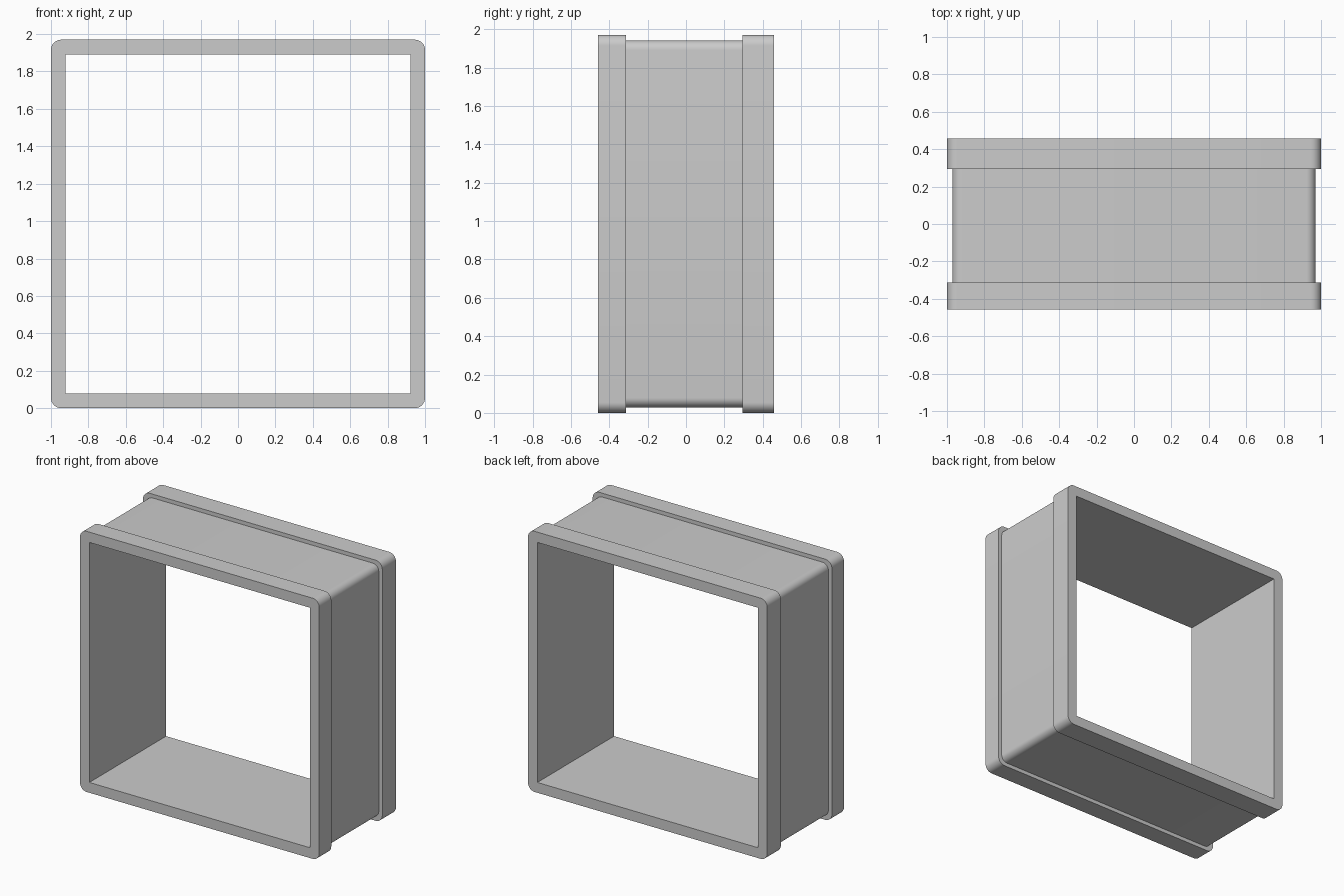
import bpy, bmesh, math

if "Cube" in bpy.data.objects:
    bpy.data.objects.remove(bpy.data.objects["Cube"])

HEIGHT = 1.97
CZ = HEIGHT / 2
STEPS = 8  # segments per rounded corner


def rounded_loop(bm, y, inset, radius):
    """Ring of vertices: rounded rectangle in the XZ plane at depth y."""
    hx, hz = 1.0 - inset, CZ - inset
    ring = []
    for corner, (sx, sz) in enumerate([(1, 1), (-1, 1), (-1, -1), (1, -1)]):
        for i in range(STEPS + 1):
            a = math.radians(90) * (corner + i / STEPS)
            ring.append(bm.verts.new((sx * (hx - radius) + radius * math.cos(a), y,
                                      CZ + sz * (hz - radius) + radius * math.sin(a))))
    return ring


# Cross-section of the frame wall: depth, inset from outside, corner radius
section = [
    (-0.458, 0.0, 0.055), (-0.314, 0.0, 0.055),      # front flange
    (-0.314, 0.029, 0.05), (0.295, 0.029, 0.05),     # recessed band
    (0.295, 0.0, 0.055), (0.458, 0.0, 0.055),        # back flange
    (0.458, 0.078, 0.0), (-0.458, 0.078, 0.0),       # square opening
]

# Loft the section around the square frame
bm = bmesh.new()
rings = [rounded_loop(bm, *s) for s in section]
for r, ring in enumerate(rings):
    nxt = rings[(r + 1) % len(rings)]
    for i in range(len(ring)):
        j = (i + 1) % len(ring)
        bm.faces.new((ring[i], ring[j], nxt[j], nxt[i]))
bmesh.ops.remove_doubles(bm, verts=bm.verts, dist=1e-5)
bmesh.ops.recalc_face_normals(bm, faces=bm.faces)

mesh = bpy.data.meshes.new("square_frame")
bm.to_mesh(mesh)
bm.free()
frame = bpy.data.objects.new("square_frame", mesh)
bpy.context.collection.objects.link(frame)

# Smooth rounded corners, keep crisp edges
bpy.context.view_layer.objects.active = frame
frame.select_set(True)
bpy.ops.object.shade_smooth_by_angle(angle=math.radians(30))
